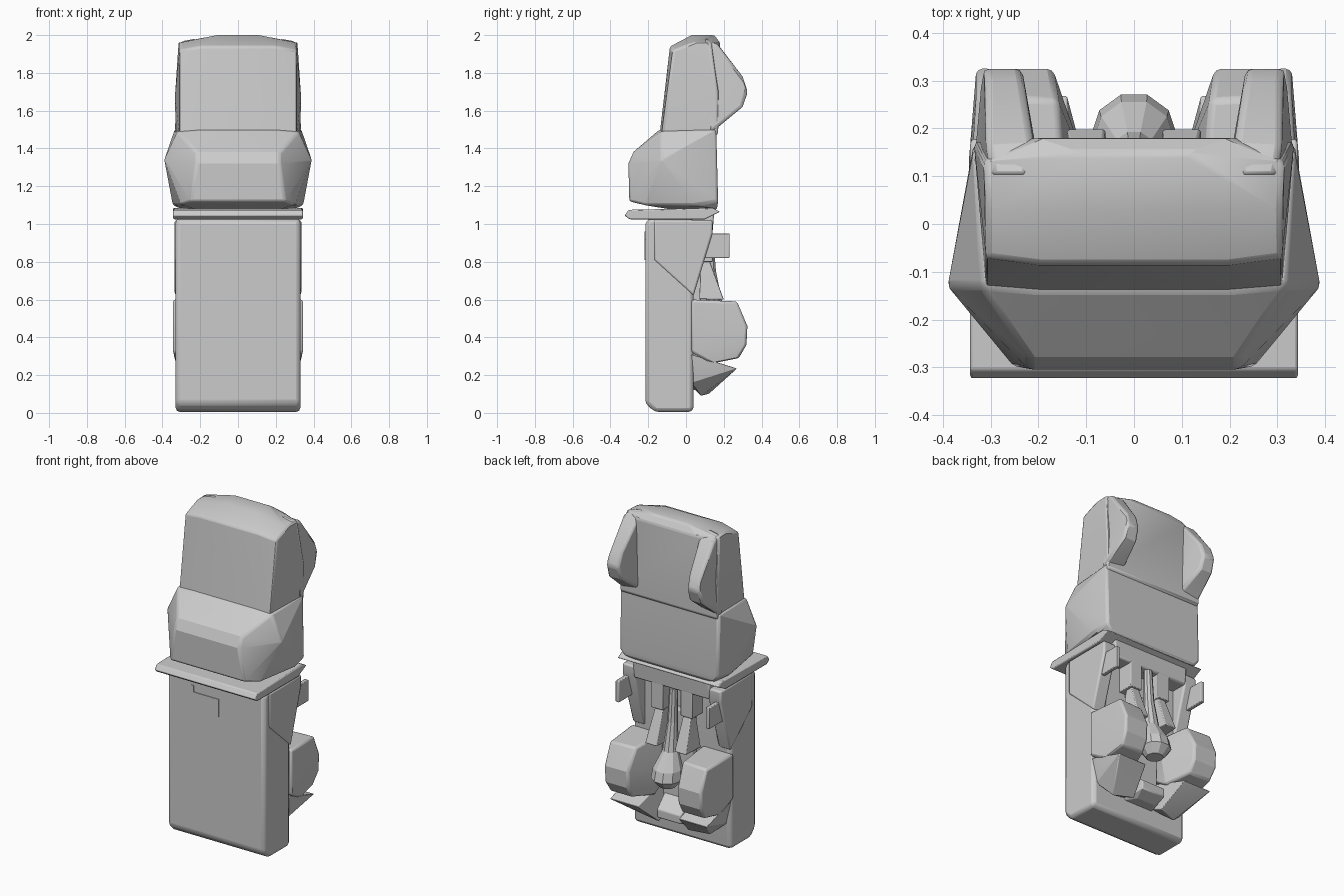
import bpy, bmesh, math
from mathutils import Vector

old = bpy.data.objects.get("Cube")
if old:
    bpy.data.objects.remove(old, do_unlink=True)

grey = bpy.data.materials.new("plain grey")
grey.use_nodes = True
grey.diffuse_color = (0.6, 0.6, 0.6, 1)
grey.node_tree.nodes["Principled BSDF"].inputs["Base Color"].default_value = (0.6, 0.6, 0.6, 1)


def hull(name, points, bevel=0.0):
    """Faceted solid around a few points, with optional softened edges."""
    bm = bmesh.new()
    for p in points:
        bm.verts.new(p)
    res = bmesh.ops.convex_hull(bm, input=bm.verts)
    loose = [g for g in res["geom_interior"] if isinstance(g, bmesh.types.BMVert)]
    bmesh.ops.delete(bm, geom=loose, context="VERTS")
    bmesh.ops.dissolve_limit(bm, angle_limit=0.03, verts=bm.verts, edges=bm.edges)
    bmesh.ops.recalc_face_normals(bm, faces=bm.faces)
    mesh = bpy.data.meshes.new(name)
    bm.to_mesh(mesh)
    bm.free()
    mesh.materials.append(grey)
    ob = bpy.data.objects.new(name, mesh)
    bpy.context.collection.objects.link(ob)
    if bevel:
        mod = ob.modifiers.new("soft edges", "BEVEL")
        mod.width = bevel
        mod.segments = 2
        mod.limit_method = "ANGLE"
        mod.angle_limit = math.radians(35)
    return ob


def both(points):
    return [(s * x, y, z) for x, y, z in points for s in (1, -1)]


def prism(name, profile, x0, x1, bevel=0.0):
    """Side profile of (y, z) points drawn out across x."""
    return hull(name, [(x, y, z) for y, z in profile for x in (x0, x1)], bevel)


def box(name, lo, hi, bevel=0.0):
    return hull(name, [(x, y, z) for x in (lo[0], hi[0])
                       for y in (lo[1], hi[1]) for z in (lo[2], hi[2])], bevel)


# Main slab with chamfered foot
prism("main_slab", [(-.215, .05), (-.165, .005), (.035, .005), (.04, .03),
                    (.04, 1.03), (-.2, 1.03), (-.215, 1.0)], -.33, .33, .022)
# Wider shoulders and foot sides
for side, s in (("left", 1), ("right", -1)):
    prism(side + "_shoulder", [(-.17, .81), (-.17, 1.02), (.14, 1.02),
                               (.14, .95), (.05, .8), (.04, .62)], s * .25, s * .335, .01)

# Thin collar plate
prism("collar", [(-.325, 1.045), (-.305, 1.075), (.14, 1.085), (.18, 1.065),
                 (.1, 1.025), (-.3, 1.025)], -.343, .343, .006)
prism("neck", [(-.15, .95), (.14, .95), (.15, 1.07), (-.15, 1.07)], -.26, .26, .01)

# Bulging lower block
hull("lower_block", both([
    (.22, -.305, 1.32), (.25, -.3, 1.12), (.22, -.28, 1.38), (.3, -.22, 1.1),
    (.39, -.13, 1.34), (.32, -.13, 1.49), (.345, .05, 1.1), (.335, .16, 1.5),
    (.335, .17, 1.12), (.3, .165, 1.08), (.2, -.14, 1.5), (.12, .12, 1.045)]), .012)

# Upper block with a gently domed top
hull("upper_block", both([
    (.31, -.13, 1.47), (.2, -.14, 1.47), (.33, .17, 1.47), (.31, -.07, 1.92),
    (.2, -.085, 1.94), (.11, .03, 2.0), (.11, .15, 2.0), (.31, .03, 1.96),
    (.315, .13, 1.96), (.2, .18, 1.96), (.335, .17, 1.68)]), .012)

for side, s in (("left", 1), ("right", -1)):
    # Rear lobes of the upper block
    hull(side + "_rear_lobe", [(s * x, y, z) for x, y, z in [
        (.2, .13, 1.5), (.335, .13, 1.48), (.23, .3, 1.62), (.32, .3, 1.62),
        (.235, .327, 1.7), (.315, .327, 1.7), (.23, .3, 1.78), (.31, .3, 1.78),
        (.21, .17, 1.95), (.31, .17, 1.95), (.22, .1, 1.985), (.3, .1, 1.97)]], .015)
    # Rounded rear drum
    hull(side + "_drum", [(s * x, y, z) for x, y, z in [
        (.14, .03, .6), (.345, .03, .6), (.16, .26, .59), (.33, .27, .59),
        (.17, .325, .46), (.33, .325, .46), (.17, .32, .36), (.33, .32, .36),
        (.17, .28, .29), (.32, .28, .29), (.12, .13, .26), (.33, .13, .26),
        (.1, .12, .42), (.345, .14, .42), (.12, .03, .32), (.345, .03, .32)]], .012)
    # Pointed wedge below the drum
    hull(side + "_wedge", [(s * x, y, z) for x, y, z in [
        (.13, .03, .31), (.33, .03, .31), (.14, .27, .235), (.33, .27, .235),
        (.14, .12, .23), (.33, .12, .24), (.1, .12, .1), (.22, .08, .09),
        (.3, .03, .16), (.1, .03, .14)]], .004)
    # Side bracket plate
    box(side + "_bracket", (s * .295, 0, .82), (s * .32, .23, .95), .004)
    # Tapered strut, narrow at the top
    hull(side + "_strut", [(s * x, y, z) for x, y, z in [
        (.07, .08, .82), (.12, .08, .82), (.07, .12, .82), (.12, .12, .82),
        (.05, .07, .6), (.15, .07, .6), (.06, .2, .6), (.14, .2, .6)]], .006)
    box(side + "_strut_mount", (s * .06, .02, .8), (s * .14, .14, .97), .004)

# Bottle shaped centre post made from stacked rings
rings = [(.95, .12, .025), (.75, .13, .03), (.58, .15, .045),
         (.48, .175, .085), (.42, .185, .09), (.37, .18, .05)]
for i, (a, b) in enumerate(zip(rings, rings[1:])):
    pts = []
    for z, y, r in (a, b):
        pts += [(r * math.cos(k * math.tau / 10), y + r * math.sin(k * math.tau / 10), z)
                for k in range(10)]
    hull("centre_post_%d" % (i + 1), pts)

# Small centre foot and rear spine
hull("centre_foot", both([(.1, .03, .3), (.1, .03, .12), (.08, .17, .2),
                          (.08, .17, .15), (.06, .1, .12)]), .006)
box("rear_spine", (-.1, .02, .25), (.1, .08, .8), .006)

# Shallow front hatch
box("front_hatch", (-.15, -.219, .81), (.02, -.21, .92))
box("front_hatch_edge", (-.165, -.219, .83), (-.15, -.21, .96))

for ob in bpy.context.scene.objects:
    ob.select_set(ob.type == "MESH")
    if ob.type == "MESH":
        bpy.context.view_layer.objects.active = ob
bpy.ops.object.shade_smooth_by_angle(angle=math.radians(22))
